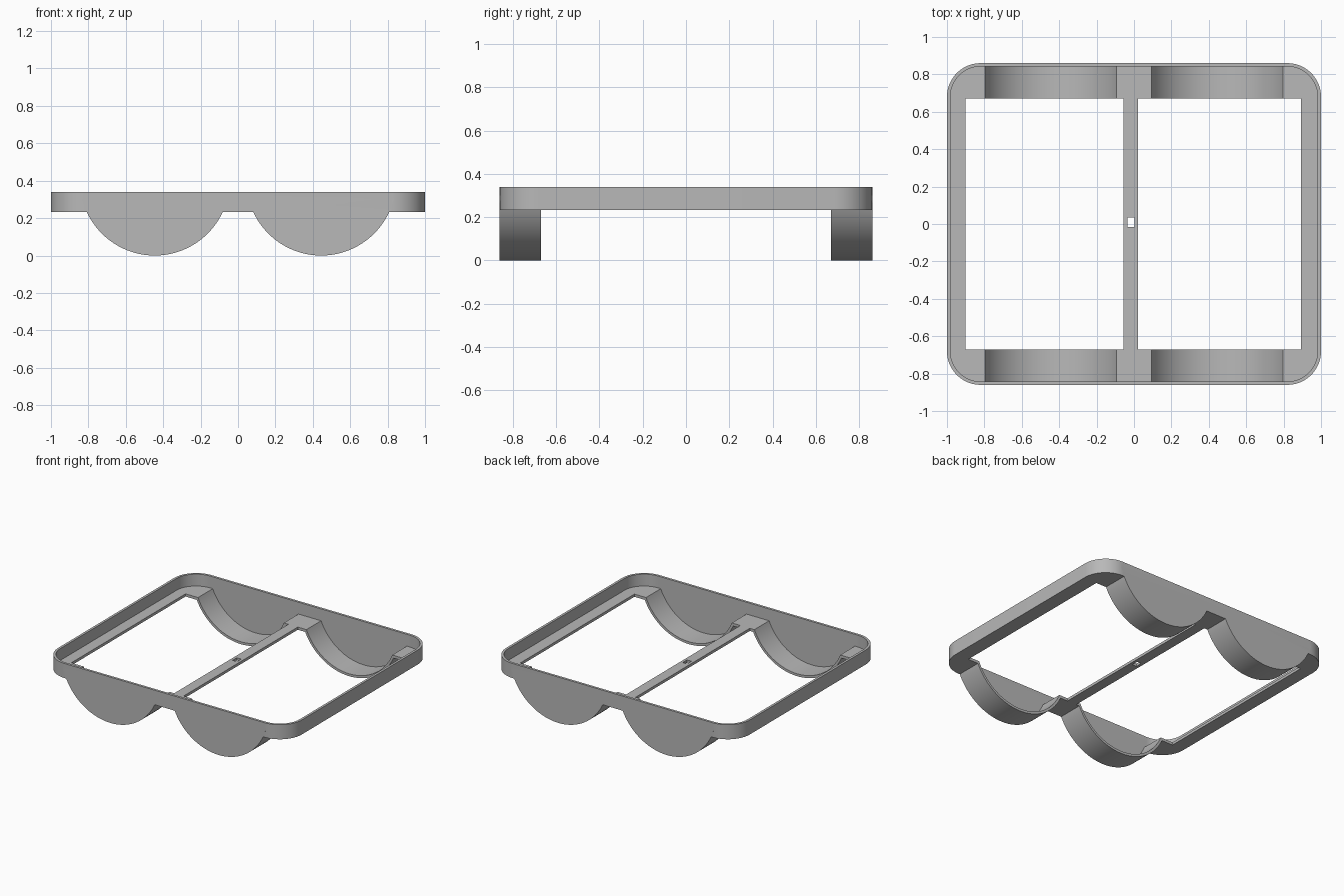
import bpy, bmesh, math
from mathutils import Vector

if "Cube" in bpy.data.objects:
    bpy.data.objects.remove(bpy.data.objects["Cube"])

HX, HY = 1.0, 0.86            # outer half sizes
BOTTOM, TOP = 0.232, 0.34     # frame height
WALL, FLOOR = 0.018, 0.02     # rim and floor thickness
CORNER = 0.18
CRADLE_X, CRADLE_R = 0.445, 0.40
WINDOW_Y = 0.67

grey = bpy.data.materials.new("plain grey")
grey.use_nodes = True
color = (0.48, 0.48, 0.48, 1)
grey.diffuse_color = color
grey.node_tree.nodes["Principled BSDF"].inputs["Base Color"].default_value = color


def prism(name, outline, offset):
    """Closed solid: an outline of points swept along an offset."""
    bm = bmesh.new()
    face = bm.faces.new([bm.verts.new(p) for p in outline])
    swept = bmesh.ops.extrude_face_region(bm, geom=[face])
    verts = [v for v in swept["geom"] if isinstance(v, bmesh.types.BMVert)]
    bmesh.ops.translate(bm, verts=verts, vec=Vector(offset))
    bmesh.ops.recalc_face_normals(bm, faces=bm.faces)
    mesh = bpy.data.meshes.new(name)
    bm.to_mesh(mesh)
    bm.free()
    mesh.materials.append(grey)
    obj = bpy.data.objects.new(name, mesh)
    bpy.context.collection.objects.link(obj)
    return obj


def rounded_slab(name, hx, hy, r, z0, z1, steps=16):
    pts = []
    for q, (sx, sy) in enumerate([(1, 1), (-1, 1), (-1, -1), (1, -1)]):
        for i in range(steps + 1):
            a = (q + i / steps) * math.pi / 2
            pts.append((sx * (hx - r) + r * math.cos(a),
                        sy * (hy - r) + r * math.sin(a), z0))
    return prism(name, pts, (0, 0, z1 - z0))


def round_bottom(name, x, r, hy, top, steps=64):
    """Segment of a lying cylinder, cut flat at the top."""
    half = math.acos((CRADLE_R - top) / r)
    pts = []
    for i in range(steps + 1):
        a = -half + 2 * half * i / steps
        pts.append((x + r * math.sin(a), -hy, CRADLE_R - r * math.cos(a)))
    return prism(name, pts, (0, 2 * hy, 0))


def block(name, x0, x1, y0, y1, z0=-1, z1=1):
    return prism(name, [(x0, y0, z0), (x1, y0, z0), (x1, y1, z0), (x0, y1, z0)],
                 (0, 0, z1 - z0))


def combine(target, tool, operation):
    mod = target.modifiers.new("combine", "BOOLEAN")
    mod.operation, mod.solver, mod.object = operation, "EXACT", tool
    bpy.context.view_layer.objects.active = target
    bpy.ops.object.modifier_apply(modifier=mod.name)
    bpy.data.objects.remove(tool)


# Rounded frame with two hanging cradles
tray = rounded_slab("cradle_frame", HX, HY, CORNER, BOTTOM, TOP)
for x in (-CRADLE_X, CRADLE_X):
    combine(tray, round_bottom("cradle", x, CRADLE_R, HY, 0.3), "UNION")

# Hollow inside the rim, then inside each cradle
combine(tray, rounded_slab("rim_hollow", HX - WALL, HY - WALL, CORNER - WALL,
                           BOTTOM + FLOOR, 1), "DIFFERENCE")
for x in (-CRADLE_X, CRADLE_X):
    combine(tray, round_bottom("cradle_hollow", x, CRADLE_R - WALL, HY - WALL, 0.3),
            "DIFFERENCE")

# Two open windows either side of the centre bar
for x0, x1 in ((-0.9, -0.055), (0.022, 0.893)):
    combine(tray, block("window", x0, x1, -WINDOW_Y, WINDOW_Y), "DIFFERENCE")

# Small slot in the centre bar
combine(tray, block("slot", -0.034, 0.002, -0.015, 0.035), "DIFFERENCE")

bpy.ops.object.select_all(action="DESELECT")
tray.select_set(True)
bpy.context.view_layer.objects.active = tray
bpy.ops.object.shade_smooth_by_angle(angle=math.radians(25))
